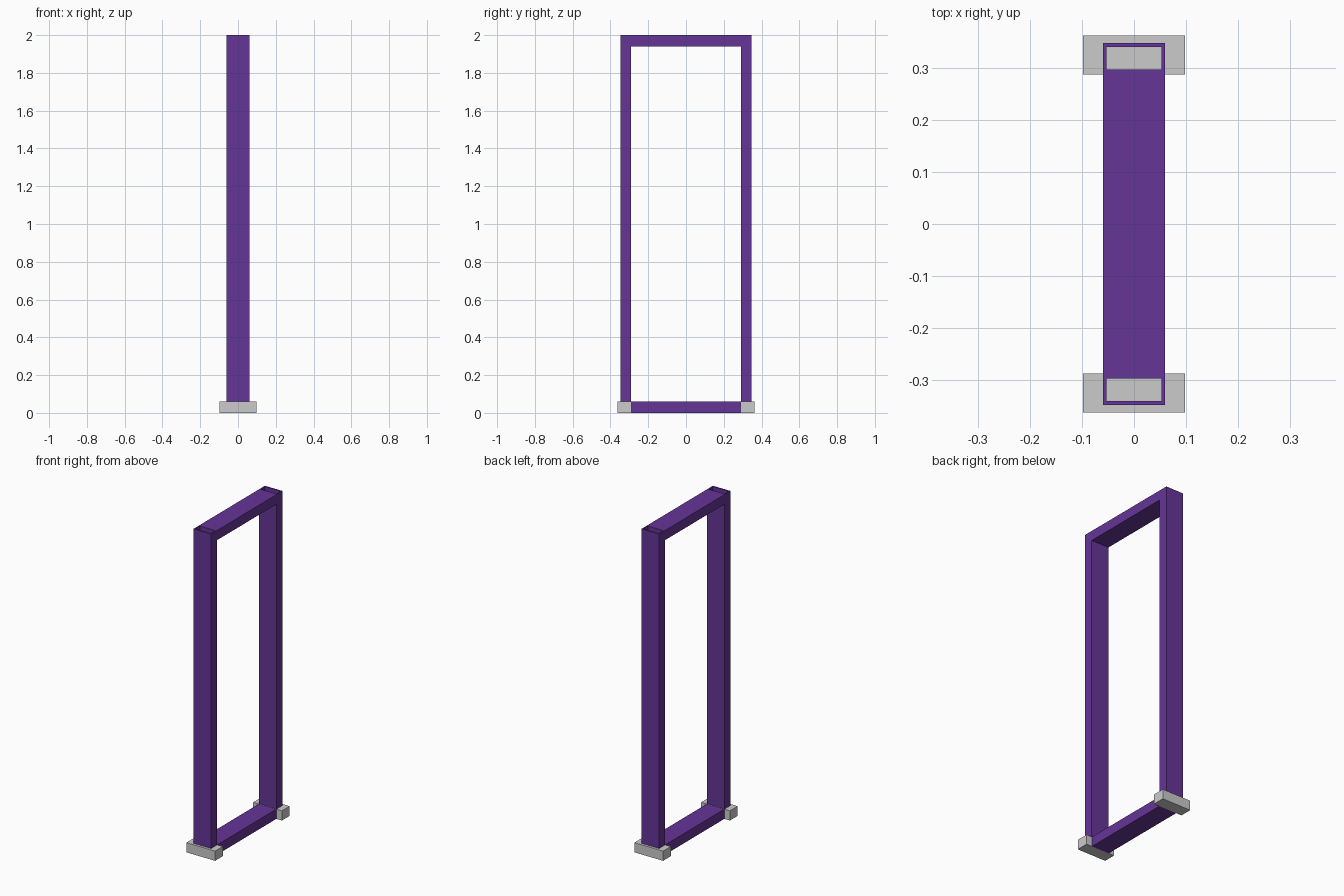
import bpy, bmesh

if "Cube" in bpy.data.objects:
    bpy.data.objects.remove(bpy.data.objects["Cube"])

purple = bpy.data.materials.new("purple_paint")
purple.diffuse_color = (0.13, 0.035, 0.31, 1)
purple.use_nodes = True
purple.node_tree.nodes["Principled BSDF"].inputs["Base Color"].default_value = purple.diffuse_color

HALF_W, HALF_L = 0.06, 0.348      # frame half depth (x) and half length (y)
TUBE, WALL = 0.058, 0.007         # tube thickness and wall
FOOT_H, TOP = 0.06, 2.0


def finish(name, bm, mat=None):
    bmesh.ops.recalc_face_normals(bm, faces=bm.faces)
    me = bpy.data.meshes.new(name)
    bm.to_mesh(me)
    bm.free()
    if mat:
        me.materials.append(mat)
    ob = bpy.data.objects.new(name, me)
    bpy.context.collection.objects.link(ob)
    return ob


def box(name, x, y0, y1, z0, z1, mat=None):
    bm = bmesh.new()
    bmesh.ops.create_cube(bm, size=1)
    bmesh.ops.scale(bm, vec=(2 * x, y1 - y0, z1 - z0), verts=bm.verts)
    bmesh.ops.translate(bm, vec=(0, (y0 + y1) / 2, (z0 + z1) / 2), verts=bm.verts)
    return finish(name, bm, mat)


def tube(name, x, y0, y1, z0, z1, wall, mat):
    """Vertical rectangular tube, open at both ends."""
    def ring(i, z):
        a, b, c = x - i, y0 + i, y1 - i
        return [bm.verts.new(p) for p in ((-a, b, z), (a, b, z), (a, c, z), (-a, c, z))]
    bm = bmesh.new()
    rings = [ring(0, z0), ring(0, z1), ring(wall, z1), ring(wall, z0)]
    for r, s in zip(rings, rings[1:] + rings[:1]):
        for k in range(4):
            n = (k + 1) % 4
            bm.faces.new((r[k], r[n], s[n], s[k]))
    return finish(name, bm, mat)


# Hollow uprights, each standing on a solid foot block
for side, label in ((-1, "front"), (1, "back")):
    y0, y1 = sorted((side * (HALF_L - TUBE), side * HALF_L))
    tube(label + "_post", HALF_W, y0, y1, FOOT_H, TOP, WALL, purple)
    f0, f1 = sorted((side * 0.288, side * 0.363))
    box(label + "_foot", 0.098, f0, f1, 0, FOOT_H)

# Rails joining the uprights
inner = HALF_L - TUBE
box("top_rail", HALF_W, -inner, inner, TOP - 0.06, TOP, purple)
box("bottom_rail", HALF_W, -0.288, 0.288, 0, FOOT_H, purple)
